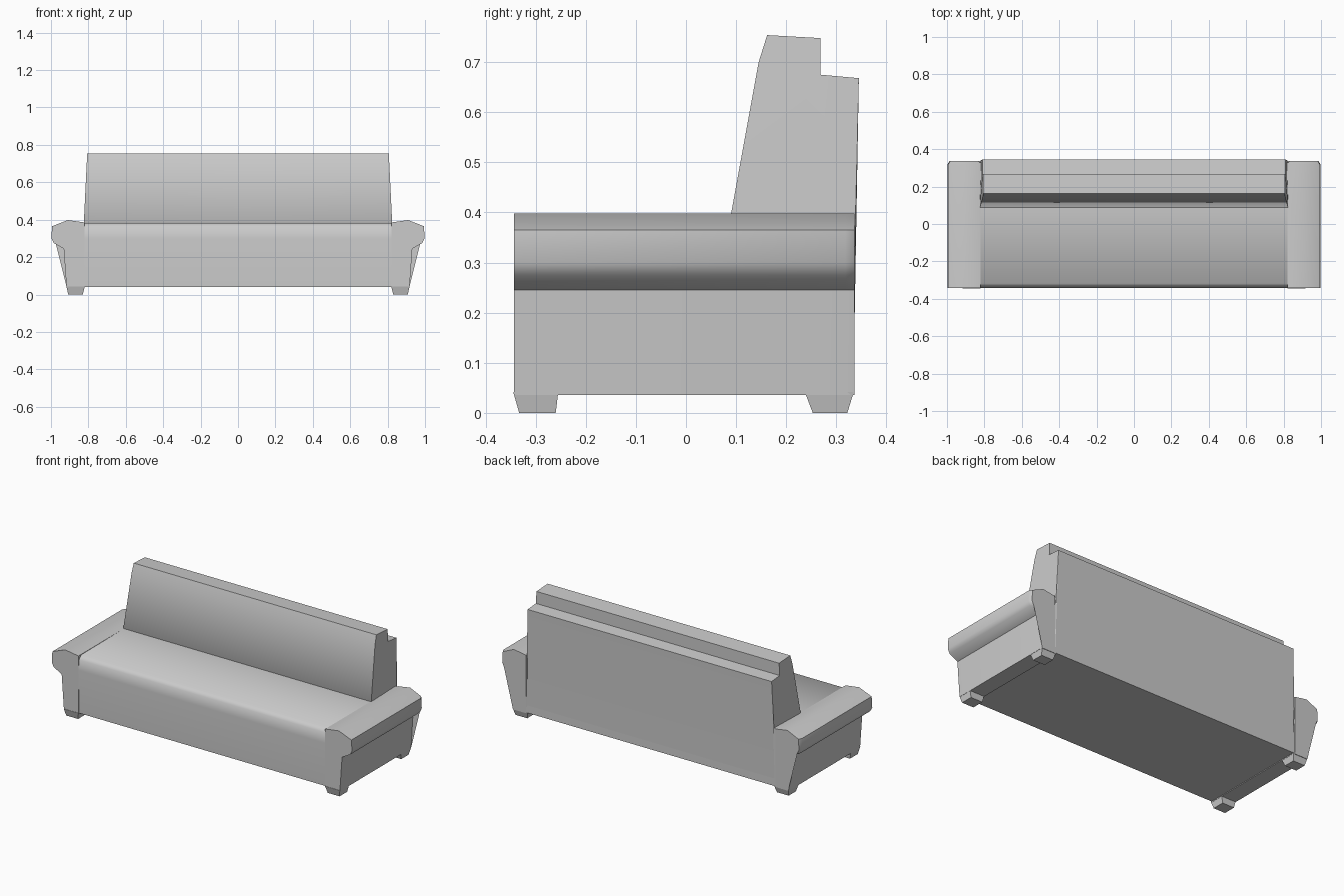
import bpy, bmesh
from mathutils import Vector

if "Cube" in bpy.data.objects:
    bpy.data.objects.remove(bpy.data.objects["Cube"])


def loft(name, rings, angle):
    """Join matching rings of 3D points into a closed, smooth-shaded solid."""
    bm = bmesh.new()
    loops = [[bm.verts.new(Vector(p)) for p in ring] for ring in rings]
    n = len(loops[0])
    for a, b in zip(loops, loops[1:]):
        for i in range(n):
            j = (i + 1) % n
            bm.faces.new((a[i], a[j], b[j], b[i]))
    caps = [bm.faces.new(loops[0][::-1]), bm.faces.new(loops[-1])]
    bmesh.ops.triangulate(bm, faces=caps)
    bmesh.ops.recalc_face_normals(bm, faces=bm.faces[:])
    mesh = bpy.data.meshes.new(name)
    bm.to_mesh(mesh)
    bm.free()
    obj = bpy.data.objects.new(name, mesh)
    bpy.context.collection.objects.link(obj)
    bpy.ops.object.select_all(action='DESELECT')
    obj.select_set(True)
    bpy.context.view_layer.objects.active = obj
    bpy.ops.object.shade_smooth_by_angle(angle=angle)
    return obj


# Seat base: side profile swept across the width between the arms
seat = [(-0.338, 0.04), (-0.343, 0.30), (-0.338, 0.36), (-0.318, 0.382),
        (0.10, 0.385), (0.33, 0.385), (0.335, 0.04)]
loft("seat", [[(x, y, z) for y, z in seat] for x in (-0.86, 0, 0.86)], 1.2)

# Arms: rolled front profile swept from front to back
arm = [(0.82, 0.036), (0.917, 0.036), (0.932, 0.245), (0.985, 0.275),
       (0.998, 0.30), (0.994, 0.365), (0.91, 0.398), (0.82, 0.385)]
for side, label in ((-1, "left"), (1, "right")):
    rings = [[(side * x, y, z) for x, z in arm] for y in (-0.343, 0.318)]
    rings.append([(side * (0.9 + (x - 0.9) * 0.88), 0.336, z) for x, z in arm])
    loft(label + "_arm", rings, 0.9)

# Backrest: sloped front and a stepped top, slightly narrower at the top
back = [(0.085, 0.37), (0.145, 0.70), (0.162, 0.754), (0.268, 0.748),
        (0.268, 0.675), (0.345, 0.668), (0.336, 0.30), (0.334, 0.04)]
rings = []
for s in (-1, 0, 1):
    rings.append([(s * (0.825 - 0.05 * max(0, z - 0.38)), y, z) for y, z in back])
loft("backrest", rings, 0.9)

# Feet: small tapered blocks under the four corners
for side in (-1, 1):
    for label, bottom, top in (("front", (-0.333, -0.26), (-0.345, -0.255)),
                               ("back", (0.253, 0.322), (0.237, 0.335))):
        rings = []
        for x0, x1, (y0, y1), z in ((0.83, 0.908, bottom, 0.003),
                                    (0.82, 0.917, top, 0.042)):
            rings.append([(side * x, y, z) for x, y in
                          ((x0, y0), (x1, y0), (x1, y1), (x0, y1))])
        rings[0] = [(x, y, 0.0) for x, y, z in rings[0]]
        loft(label + ("_left" if side < 0 else "_right") + "_foot", rings, 0.9)
